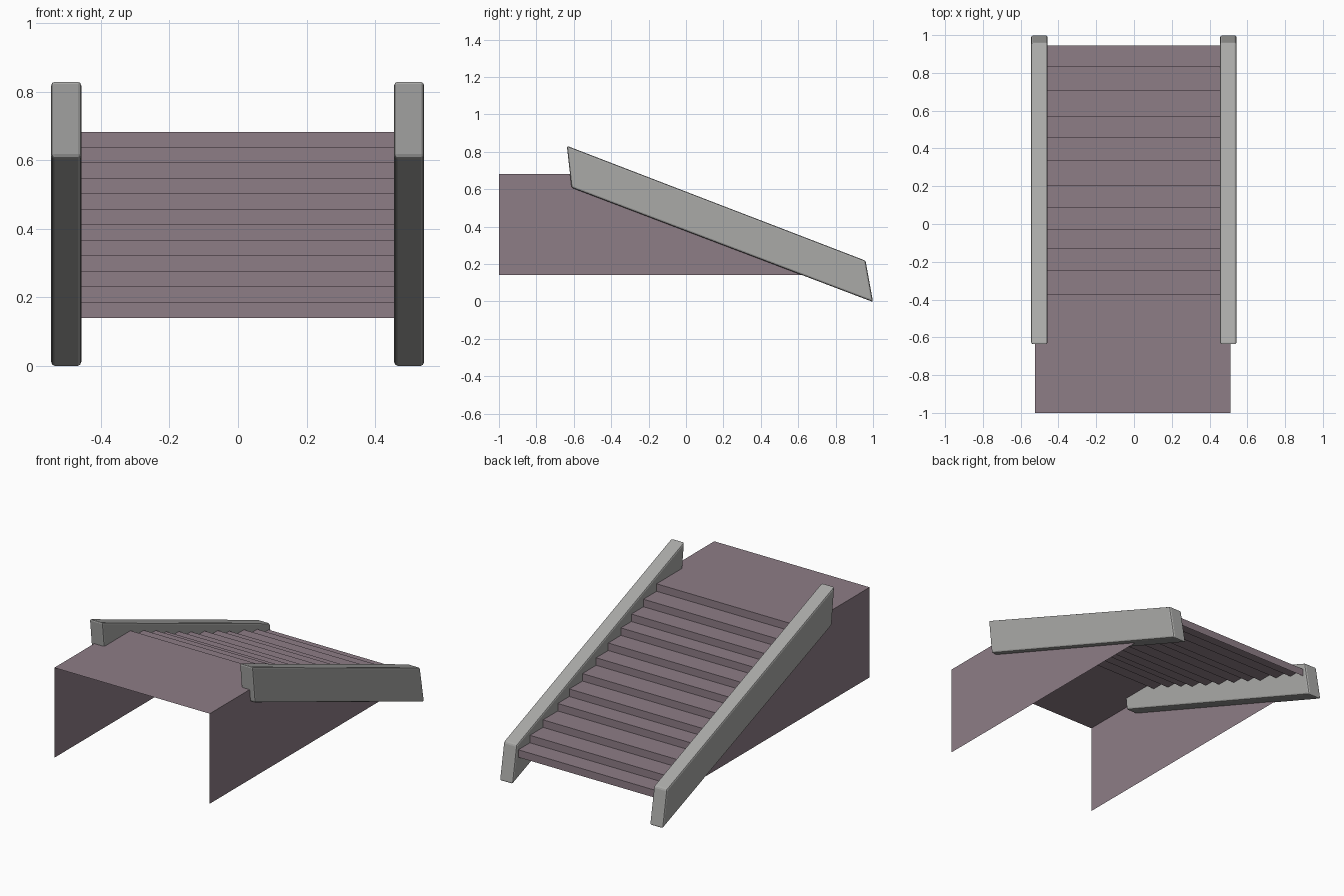
import bpy, bmesh

if "Cube" in bpy.data.objects:
    bpy.data.objects.remove(bpy.data.objects["Cube"])


def material(name, rgb):
    m = bpy.data.materials.new(name)
    m.diffuse_color = (*rgb, 1)
    m.use_nodes = True
    m.node_tree.nodes["Principled BSDF"].inputs["Base Color"].default_value = m.diffuse_color
    return m


PURPLE = material("dusty purple", (0.27, 0.205, 0.24))
GRAY = material("stone gray", (0.40, 0.40, 0.39))


def add_object(name, bm, mat):
    me = bpy.data.meshes.new(name)
    bm.to_mesh(me)
    bm.free()
    me.materials.append(mat)
    ob = bpy.data.objects.new(name, me)
    bpy.context.collection.objects.link(ob)
    return ob


# Stair profile (y, z): landing, then twelve risers going down towards +y
BOTTOM, TOP = 0.14, 0.682
risers = [-0.37, -0.245, -0.13, -0.03, 0.09, 0.205,
          0.335, 0.46, 0.57, 0.71, 0.835, 0.945]
rise = (TOP - BOTTOM) / len(risers)
profile = [(-1.0, TOP)]
for i, y in enumerate(risers):
    profile += [(y, TOP - i * rise), (y, TOP - (i + 1) * rise)]

# Open shell: steps and landing on top, a wall each side, no front or floor
bm = bmesh.new()
left = [bm.verts.new((-0.523, y, z)) for y, z in profile]
right = [bm.verts.new((0.512, y, z)) for y, z in profile]
for i in range(len(profile) - 1):
    bm.faces.new((left[i], right[i], right[i + 1], left[i + 1]))
foot_l = bm.verts.new((-0.523, -1.0, BOTTOM))
foot_r = bm.verts.new((0.512, -1.0, BOTTOM))
bm.faces.new(left + [foot_l])
bm.faces.new((right + [foot_r])[::-1])
add_object("stairs", bm, PURPLE)


# Sloping side rails with softly bevelled edges
def rail(name, x0, x1):
    outline = [(-0.637, 0.832), (-0.612, 0.608), (1.0, -0.003), (0.96, 0.218)]
    bm = bmesh.new()
    a = [bm.verts.new((x0, y, z)) for y, z in outline]
    b = [bm.verts.new((x1, y, z)) for y, z in outline]
    bm.faces.new(a)
    bm.faces.new(b[::-1])
    for i in range(4):
        j = (i + 1) % 4
        bm.faces.new((a[i], b[i], b[j], a[j]))
    bmesh.ops.recalc_face_normals(bm, faces=bm.faces[:])
    bmesh.ops.bevel(bm, geom=bm.edges[:], offset=0.01, segments=2,
                    profile=0.5, affect='EDGES')
    add_object(name, bm, GRAY)


rail("left_rail", -0.545, -0.457)
rail("right_rail", 0.455, 0.543)
